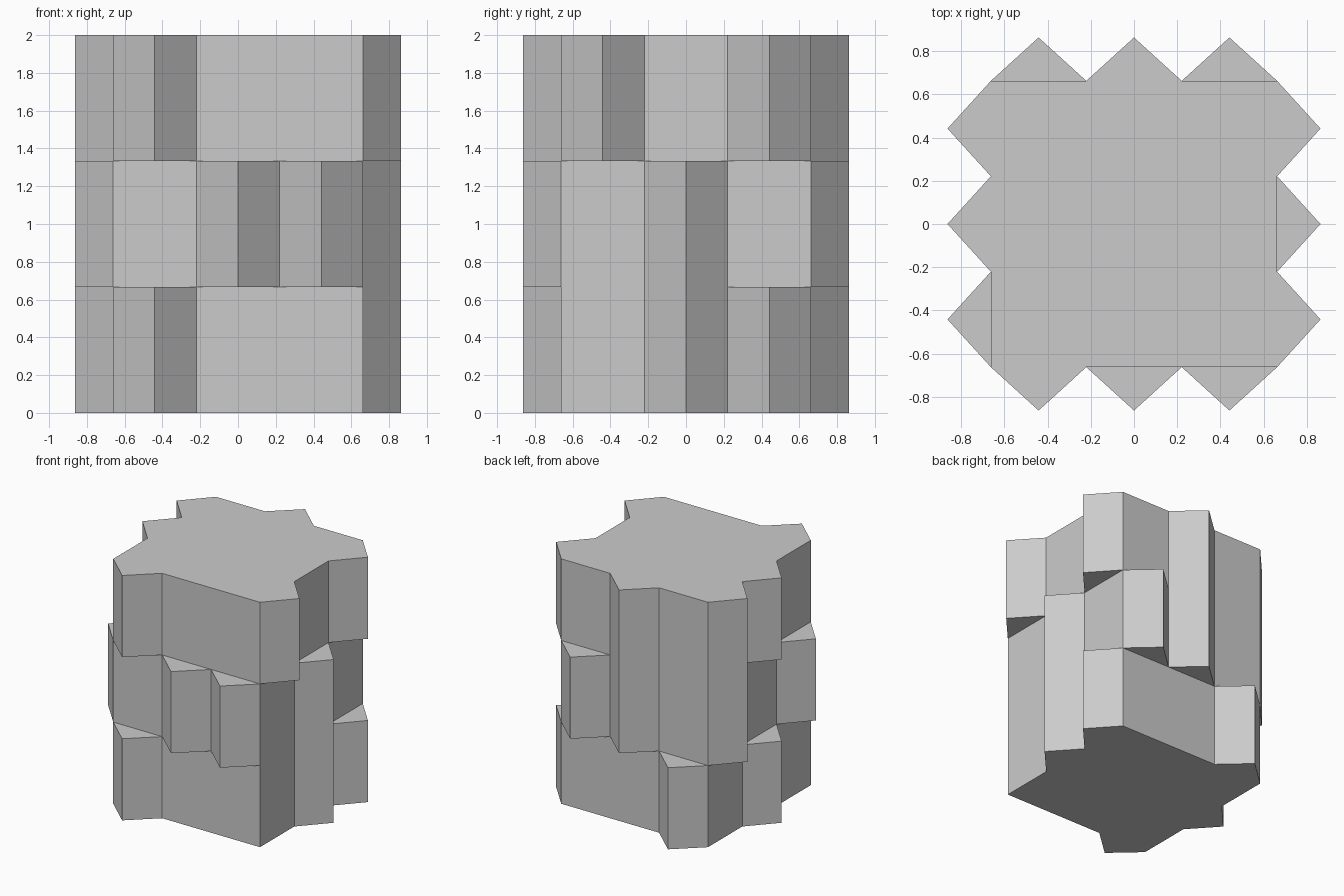
import bpy, bmesh, math
from mathutils import Matrix

if "Cube" in bpy.data.objects:
    bpy.data.objects.remove(bpy.data.objects["Cube"])

HALF = 0.663            # half width of the square core
TIP = 0.864             # reach of the tooth ridge
CELL = 2 * HALF / 3     # width of one tooth
ROW = 2 / 3             # height of one tooth

# Tooth pattern per side: rows bottom to top, cells left to right seen from outside
SIDES = [
    ("100", "011", "100"),   # front
    ("011", "010", "101"),   # right
    ("001", "110", "010"),   # back
    ("010", "101", "110"),   # left
]

bm = bmesh.new()


def face(points, turn):
    bm.faces.new([bm.verts.new(turn @ Matrix.Translation(p).to_translation()) for p in points])


# Walls: flat panel or triangular tooth in every cell
for side, rows in enumerate(SIDES):
    turn = Matrix.Rotation(side * math.pi / 2, 3, 'Z')
    for r, row in enumerate(rows):
        z0, z1 = r * ROW, (r + 1) * ROW
        for c, mark in enumerate(row):
            x0 = -HALF + c * CELL
            a, b, t = (x0, -HALF), (x0 + CELL, -HALF), (x0 + CELL / 2, -TIP)
            path = [a, t, b] if mark == "1" else [a, b]
            for p, q in zip(path, path[1:]):
                face([(*p, z0), (*q, z0), (*q, z1), (*p, z1)], turn)
            if mark == "1":
                # Tooth ends, left out where two teeth stack
                if r == 0 or rows[r - 1][c] == "0":
                    face([(*a, z0), (*b, z0), (*t, z0)], turn)
                if r == 2 or rows[r + 1][c] == "0":
                    face([(*a, z1), (*t, z1), (*b, z1)], turn)

# Top and bottom of the core
for z in (0, 2):
    ring = []
    for side in range(4):
        turn = Matrix.Rotation(side * math.pi / 2, 3, 'Z')
        for c in range(3):
            p = turn @ Matrix.Translation((-HALF + c * CELL, -HALF, z)).to_translation()
            ring.append(bm.verts.new(p))
    bm.faces.new(ring)

# Weld, orient and merge coplanar panels
bmesh.ops.remove_doubles(bm, verts=bm.verts[:], dist=1e-4)
bmesh.ops.recalc_face_normals(bm, faces=bm.faces[:])
bmesh.ops.dissolve_limit(bm, angle_limit=0.01, verts=bm.verts[:], edges=bm.edges[:])

mesh = bpy.data.meshes.new("toothed_block")
bm.to_mesh(mesh)
bm.free()
block = bpy.data.objects.new("toothed_block", mesh)
bpy.context.collection.objects.link(block)
